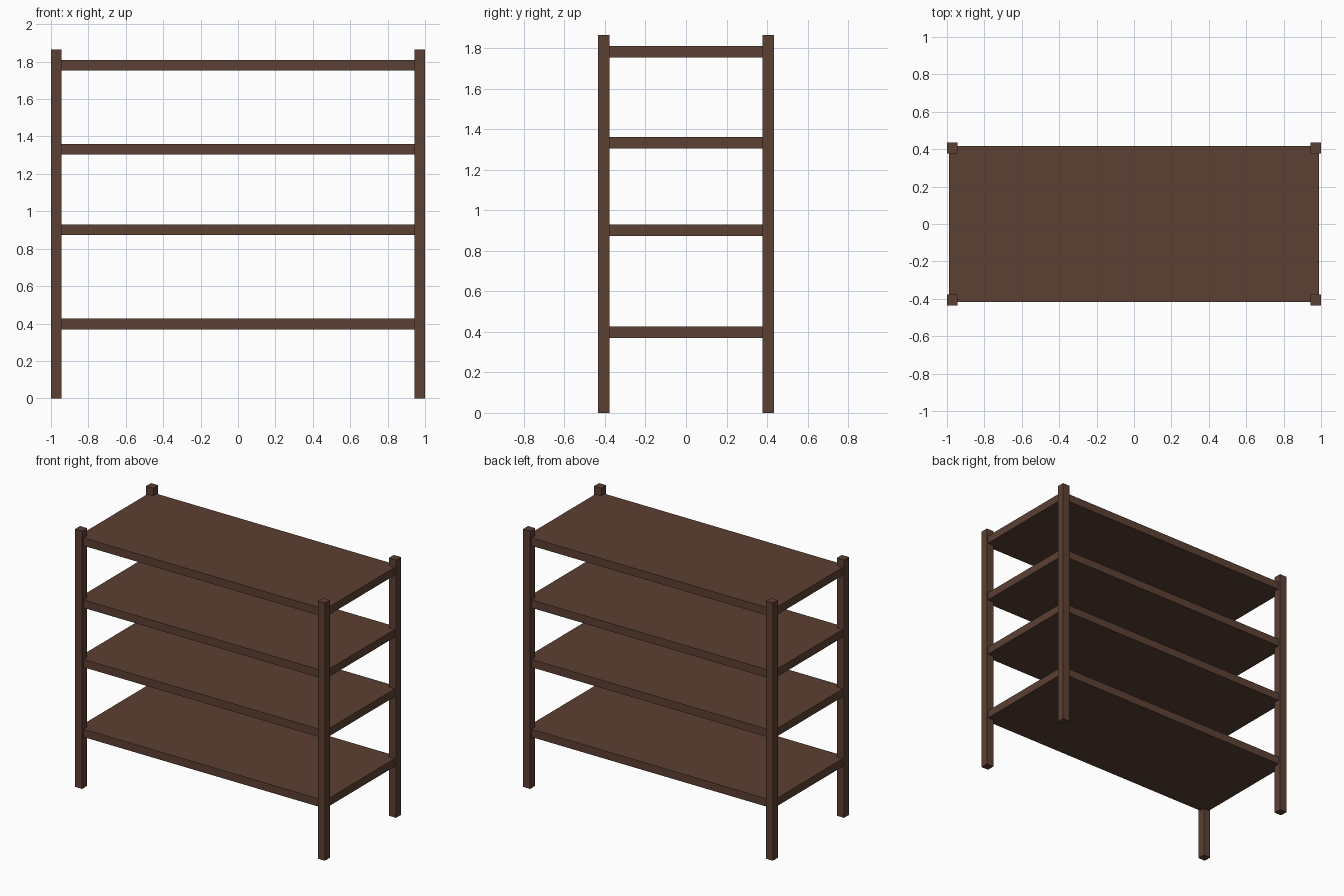
import bpy

if "Cube" in bpy.data.objects:
    bpy.data.objects.remove(bpy.data.objects["Cube"])

# One dark wood colour for the whole unit
wood = bpy.data.materials.new("dark brown wood")
wood.diffuse_color = (0.107, 0.0513, 0.0331, 1.0)
wood.use_nodes = True
wood.node_tree.nodes["Principled BSDF"].inputs["Base Color"].default_value = wood.diffuse_color

HALF_X, HALF_Y, HEIGHT = 1.0, 0.435, 1.865
POST = 0.057
SHELF_X, SHELF_Y, SHELF_T = 0.99, 0.418, 0.057


def box(name, centre, size):
    bpy.ops.mesh.primitive_cube_add(size=1, location=centre)
    ob = bpy.context.object
    ob.name = name
    ob.scale = size
    bpy.ops.object.transform_apply(location=False, rotation=False, scale=True)
    ob.data.materials.append(wood)
    return ob


# Four corner posts
for y_name, sy in (("front", -1), ("back", 1)):
    for x_name, sx in (("left", -1), ("right", 1)):
        box(f"{y_name}_{x_name}_post",
            (sx * (HALF_X - POST / 2), sy * (HALF_Y - POST / 2), HEIGHT / 2),
            (POST, POST, HEIGHT))

# Four shelves, let into the posts
for i, z in enumerate((0.397, 0.902, 1.332, 1.781), 1):
    box(f"shelf_{i}", (0, 0, z), (2 * SHELF_X, 2 * SHELF_Y, SHELF_T))
